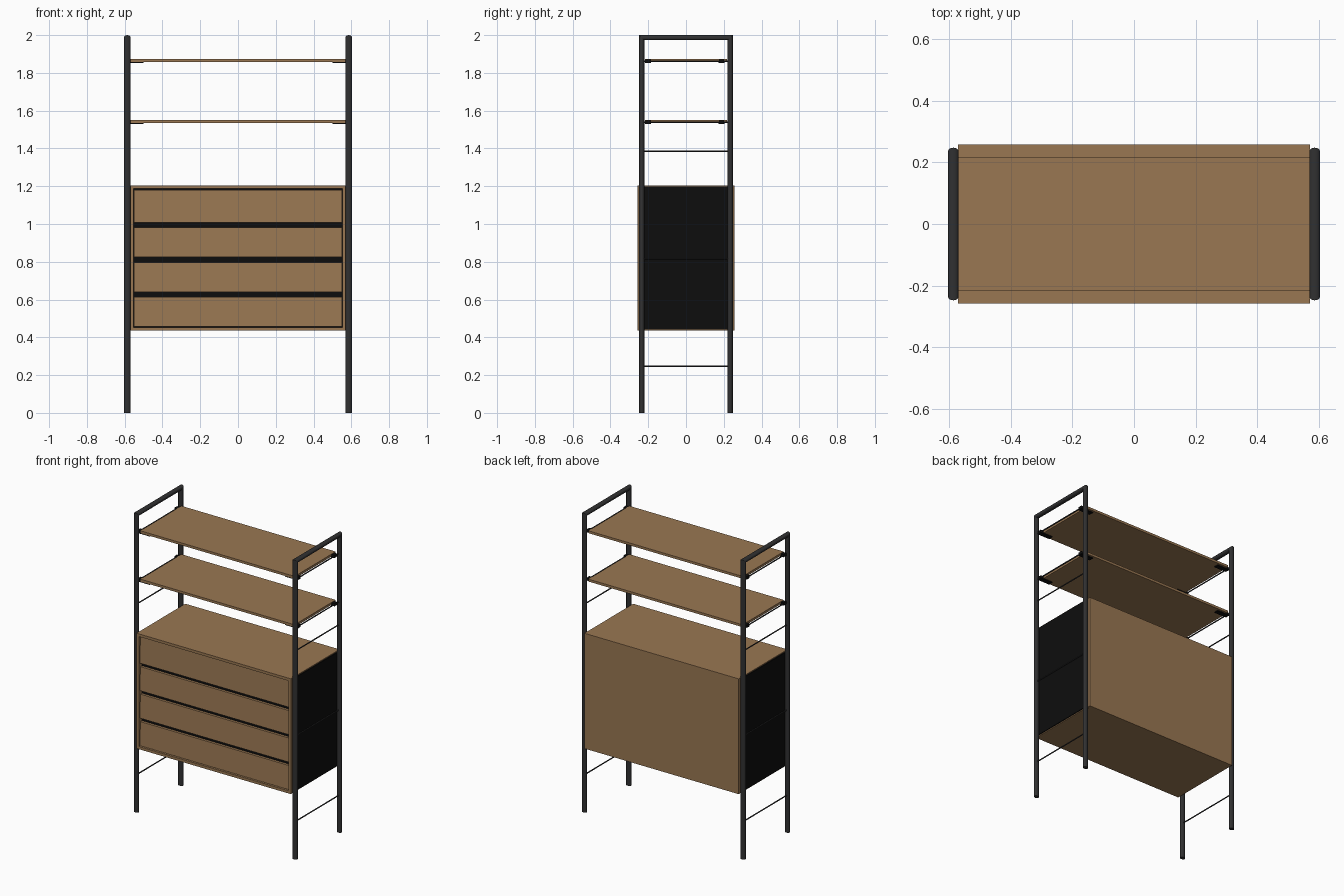
import bpy, bmesh, math
from mathutils import Matrix, Vector

cube = bpy.data.objects.get("Cube")
if cube:
    bpy.data.objects.remove(cube, do_unlink=True)


def material(name, rgb, rough=0.6):
    m = bpy.data.materials.new(name)
    m.use_nodes = True
    m.diffuse_color = (*rgb, 1)
    node = m.node_tree.nodes["Principled BSDF"]
    node.inputs["Base Color"].default_value = (*rgb, 1)
    node.inputs["Roughness"].default_value = rough
    return m


WOOD = material("oak wood", (0.32, 0.185, 0.085))
STEEL = material("dark grey steel", (0.03, 0.03, 0.031))
BLACK = material("black panel", (0.004, 0.004, 0.004))


def finish(name, bm, mat):
    bmesh.ops.recalc_face_normals(bm, faces=bm.faces)
    mesh = bpy.data.meshes.new(name)
    bm.to_mesh(mesh)
    bm.free()
    mesh.materials.append(mat)
    ob = bpy.data.objects.new(name, mesh)
    bpy.context.collection.objects.link(ob)
    return ob


def box(name, x, y, z, mat):
    """Box from (min, max) pairs."""
    bm = bmesh.new()
    size = [b - a for a, b in (x, y, z)]
    mid = [(a + b) / 2 for a, b in (x, y, z)]
    bmesh.ops.create_cube(bm, size=1, matrix=Matrix.Translation(mid) @ Matrix.Diagonal((*size, 1)))
    return finish(name, bm, mat)


def wire(name, x, z, r=0.004):
    """Thin round rod running from front post to back post."""
    bm = bmesh.new()
    bmesh.ops.create_cone(bm, cap_ends=True, segments=8, radius1=r, radius2=r, depth=2 * POST_Y,
                          matrix=Matrix.Translation((x, 0, z)) @ Matrix.Rotation(math.pi / 2, 4, "X"))
    return finish(name, bm, STEEL)


POST_X, POST_Y = 0.586, 0.234      # tube centre lines
TUBE_X, TUBE_R = 0.0175, 0.0135    # half width and half depth of the tube
HEIGHT = 2.0


def end_frame(name, x):
    """Inverted U of oval tube with mitred top corners."""
    bm = bmesh.new()
    top = HEIGHT - TUBE_R
    # each station: centre y, z and the outward direction of the tube section
    stations = [(-POST_Y, 0, -1, 0), (-POST_Y, top, -1, 1), (POST_Y, top, 1, 1), (POST_Y, 0, 1, 0)]
    sides = 16
    rings = []
    for y, z, dy, dz in stations:
        ring = []
        for i in range(sides):
            a = math.tau * i / sides
            s = TUBE_R * math.sin(a)
            ring.append(bm.verts.new((x + TUBE_X * math.cos(a), y + dy * s, z + dz * s)))
        rings.append(ring)
    for r0, r1 in zip(rings, rings[1:]):
        for i in range(sides):
            j = (i + 1) % sides
            bm.faces.new((r0[i], r0[j], r1[j], r1[i]))
    bm.faces.new(rings[0])
    bm.faces.new(rings[-1])
    ob = finish(name, bm, STEEL)
    bpy.ops.object.select_all(action="DESELECT")
    bpy.context.view_layer.objects.active = ob
    ob.select_set(True)
    bpy.ops.object.shade_smooth_by_angle(angle=math.radians(40))


# Cabinet carcass
CX, FRONT, BACK, LOW, HIGH, T = 0.57, -0.257, 0.258, 0.435, 1.205, 0.018
box("cabinet_top", (-CX, CX), (FRONT, BACK), (HIGH - T, HIGH), WOOD)
box("cabinet_bottom", (-CX, CX), (FRONT, BACK), (LOW, LOW + T), WOOD)
box("cabinet_back", (-CX, CX), (BACK - T, BACK), (LOW + T, HIGH - T), WOOD)
box("cabinet_interior", (-CX + T, CX - T), (-0.225, -0.215), (LOW + T, HIGH - T), BLACK)

# End frames, cabinet sides and rods
SHELVES = (1.545, 1.868)
for side, s in (("left", 1), ("right", -1)):
    end_frame(side + "_end_frame", s * POST_X)
    box(side + "_cabinet_side", sorted((s * (CX - T), s * CX)), (FRONT, BACK - T),
        (LOW + T, HIGH - T), WOOD)
    box(side + "_side_panel", sorted((s * CX, s * (CX + 0.006))), (-0.232, 0.232),
        (LOW + 0.006, HIGH - 0.006), BLACK)
    for i, z in enumerate((0.247, 0.817, 1.386, *(h - 0.006 for h in SHELVES))):
        wire(f"{side}_rod_{i + 1}", s * POST_X, z)

# Drawer fronts, leaning back a little toward the top
DRAWERS = 4
pitch = (HIGH - LOW - 2 * T) / DRAWERS
for i in range(DRAWERS):
    z0 = LOW + T + i * pitch + 0.004
    z1 = z0 + pitch - (0.012 if i == DRAWERS - 1 else 0.027)
    front = box(f"drawer_front_{i + 1}", (-0.551, 0.551), (-0.25, -0.23), (z0, z1), WOOD)
    for v in front.data.vertices:
        if v.co.z > (z0 + z1) / 2:
            v.co.y += 0.008

# Open shelves with clips under each corner
for n, z in enumerate(SHELVES):
    box(f"shelf_{n + 1}", (-CX, CX), (-0.217, 0.217), (z - 0.01, z + 0.006), WOOD)
    for side, s in (("left", 1), ("right", -1)):
        for end, y in (("front", -0.2), ("back", 0.188)):
            box(f"shelf_{n + 1}_{side}_{end}_clip", sorted((s * 0.5, s * POST_X)),
                (y - 0.016, y + 0.016), (z - 0.015, z - 0.009), BLACK)
            box(f"shelf_{n + 1}_{side}_{end}_hook", sorted((s * CX, s * (POST_X + 0.006))),
                (y - 0.014, y + 0.014), (z - 0.015, z + 0.004), BLACK)
